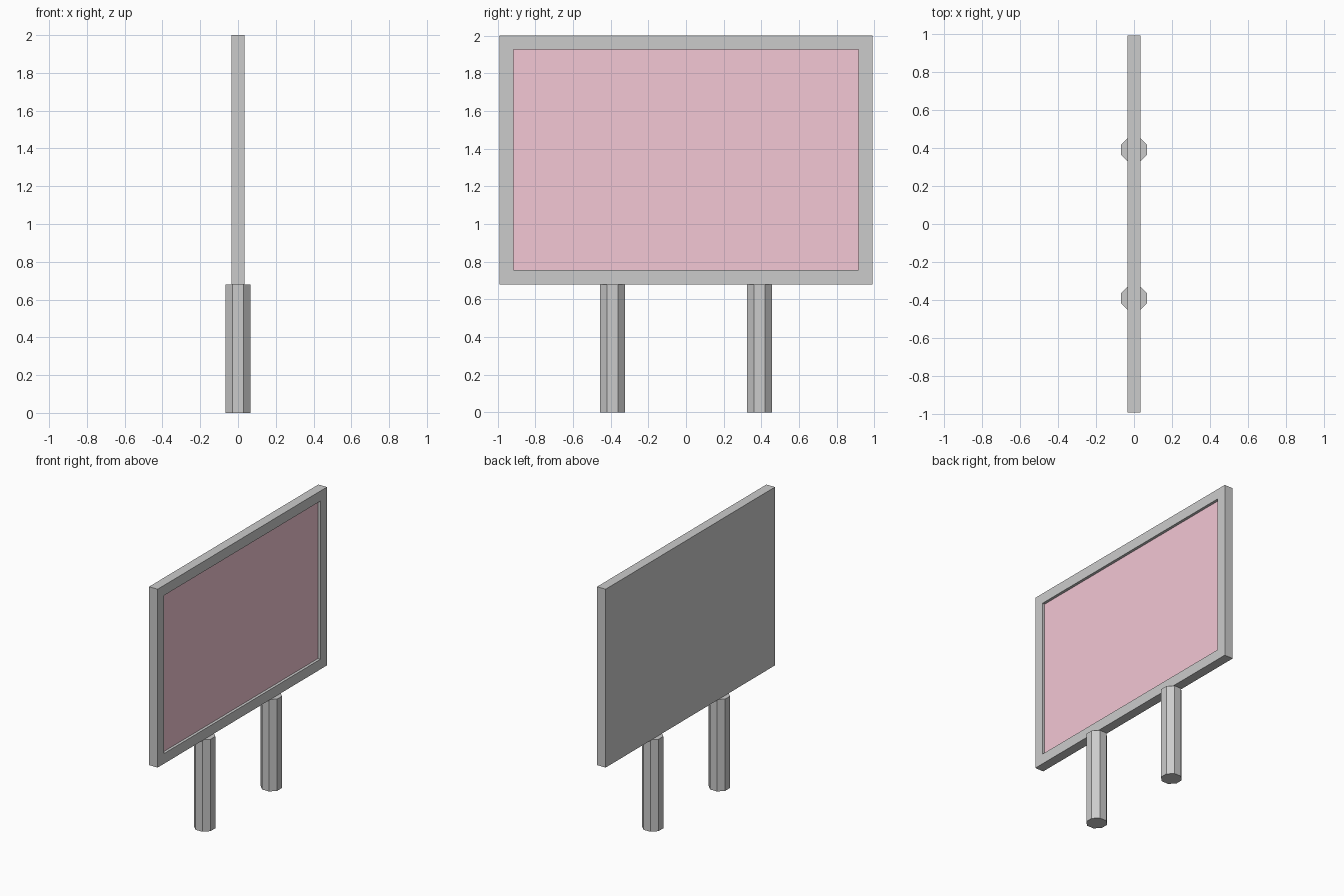
import bpy, bmesh, math
from mathutils import Vector, Matrix

if "Cube" in bpy.data.objects:
    bpy.data.objects.remove(bpy.data.objects["Cube"])

HALF_W, Z0, Z1, THICK = 0.99, 0.68, 2.0, 0.07
BORDER, RECESS, SHEET = 0.075, 0.025, 0.005


def make_object(name, bm):
    mesh = bpy.data.meshes.new(name)
    bmesh.ops.recalc_face_normals(bm, faces=bm.faces)
    bm.to_mesh(mesh)
    bm.free()
    obj = bpy.data.objects.new(name, mesh)
    bpy.context.collection.objects.link(obj)
    return obj


def box(size, centre):
    bm = bmesh.new()
    matrix = Matrix.Translation(centre) @ Matrix.Diagonal((*size, 1))
    bmesh.ops.create_cube(bm, size=1, matrix=matrix)
    return bm


# Board: a slab with a straight-walled recess in its +x face
mid_z, height = (Z0 + Z1) / 2, Z1 - Z0
bm = box((THICK, 2 * HALF_W, height), (0, 0, mid_z))
bm.normal_update()
front = max(bm.faces, key=lambda f: f.normal.x)
bmesh.ops.inset_individual(bm, faces=[front], thickness=BORDER, use_even_offset=True)
floor = bmesh.ops.extrude_discrete_faces(bm, faces=[front])["faces"][0]
bmesh.ops.translate(bm, verts=floor.verts, vec=Vector((-RECESS, 0, 0)))
make_object("sign_frame", bm)

# Pink sheet lying on the recess floor
sheet_x = THICK / 2 - RECESS + SHEET / 2
panel = make_object("sign_panel", box(
    (SHEET, 2 * (HALF_W - BORDER), height - 2 * BORDER), (sheet_x, 0, mid_z)))
pink = bpy.data.materials.new("pink")
pink.diffuse_color = (0.9, 0.57, 0.66, 1)
pink.use_nodes = True
pink.node_tree.nodes["Principled BSDF"].inputs["Base Color"].default_value = pink.diffuse_color
panel.data.materials.append(pink)

# Two octagonal posts with flats facing the axes
for side, label in ((-1, "front"), (1, "back")):
    bm = bmesh.new()
    turn = Matrix.Rotation(math.pi / 8, 4, "Z")
    bmesh.ops.create_cone(bm, cap_ends=True, segments=8, radius1=0.073, radius2=0.073,
                          depth=Z0, matrix=Matrix.Translation((0, side * 0.39, Z0 / 2)) @ turn)
    # Normalise orientation: some versions start the ring at a different angle, 45-degree symmetric
    make_object(label + "_post", bm)
